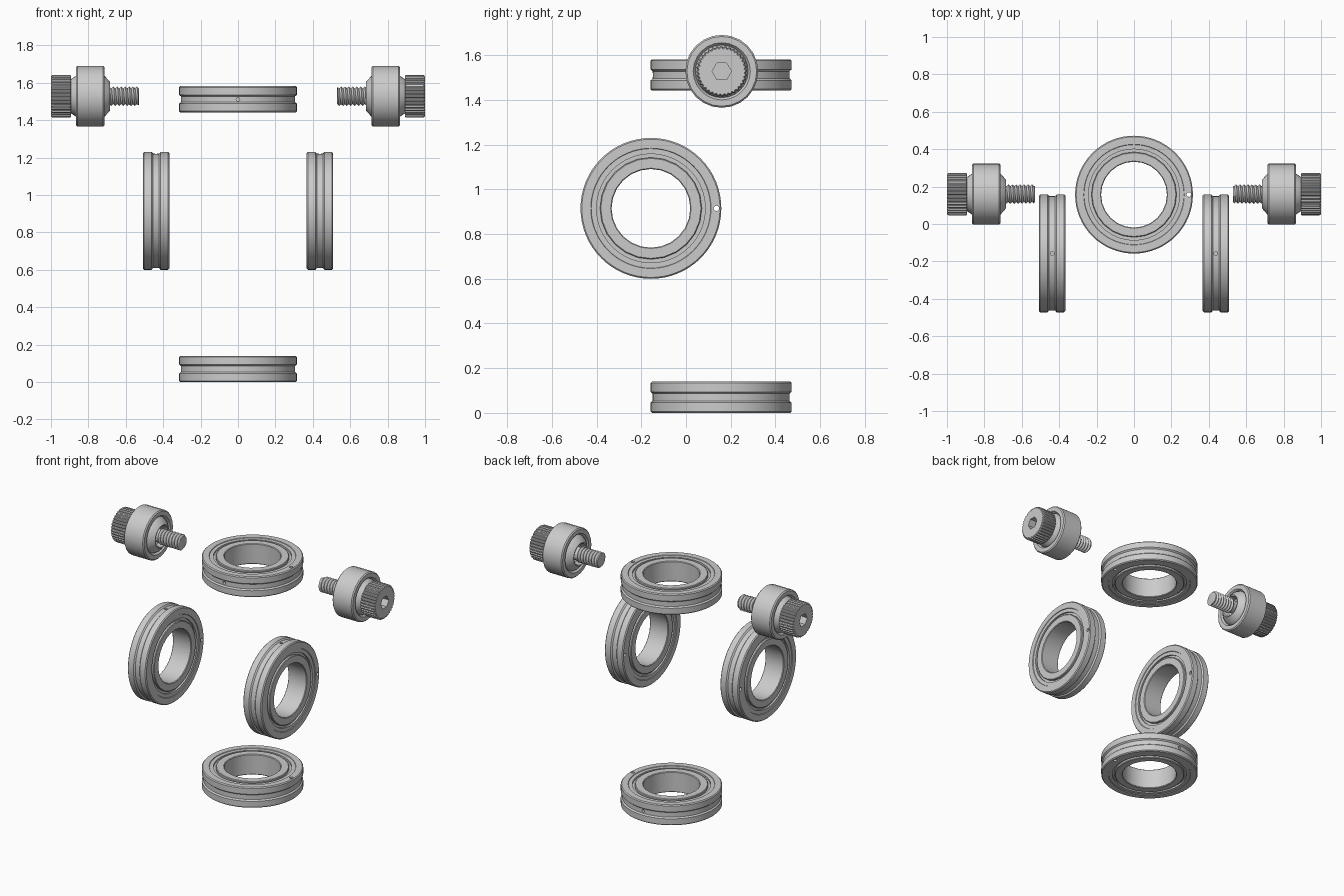
import bpy, bmesh
from math import pi, sin, cos
from mathutils import Matrix, Vector

if "Cube" in bpy.data.objects:
    bpy.data.objects.remove(bpy.data.objects["Cube"])


def finish(name, bm, matrix=Matrix()):
    bmesh.ops.remove_doubles(bm, verts=bm.verts, dist=1e-5)
    bmesh.ops.recalc_face_normals(bm, faces=bm.faces)
    me = bpy.data.meshes.new(name)
    bm.to_mesh(me)
    bm.free()
    me.shade_smooth()
    me.set_sharp_from_angle(angle=0.55)
    ob = bpy.data.objects.new(name, me)
    bpy.context.collection.objects.link(ob)
    ob.matrix_world = matrix
    return ob


def lathe(name, profile, n, matrix=Matrix(), closed=True, knurl=0):
    """Revolve (radius, z) points about z; knurl alternates the radius of wide rings."""
    bm = bmesh.new()
    rows = []
    for r, z in profile:
        row = []
        for i in range(n):
            rr = r - (knurl if r > 0.1 and i % 4 > 1 else 0)
            a = 2 * pi * i / n
            row.append(bm.verts.new((rr * cos(a), rr * sin(a), z)))
        rows.append(row)
    pairs = list(zip(rows, rows[1:]))
    if closed:
        pairs.append((rows[-1], rows[0]))
    else:
        bm.faces.new(rows[0])
        bm.faces.new(rows[-1])
    for p, q in pairs:
        for i in range(n):
            j = (i + 1) % n
            bm.faces.new((p[i], p[j], q[j], q[i]))
    return finish(name, bm, matrix)


def cut(ob, radius, depth, local, sides):
    """Subtract a small prism placed in the object's local space."""
    bm = bmesh.new()
    bmesh.ops.create_cone(bm, cap_ends=True, segments=sides, radius1=radius,
                          radius2=radius, depth=depth)
    cutter = finish("cutter", bm, ob.matrix_world @ local)
    cutter.hide_render = True
    mod = ob.modifiers.new("hole", 'BOOLEAN')
    mod.object, mod.solver = cutter, 'EXACT'
    bpy.context.view_layer.update()
    ev = ob.evaluated_get(bpy.context.evaluated_depsgraph_get())
    ob.data = bpy.data.meshes.new_from_object(ev)
    ob.modifiers.clear()
    bpy.data.objects.remove(cutter)
    ob.data.shade_smooth()
    ob.data.set_sharp_from_angle(angle=0.55)


def mirrored(half):
    """Close a profile by reflecting its upper half in z."""
    return half + [(r, -z) for r, z in reversed(half)]


def bearing(name, m):
    H = 0.07
    # outer ring with running groove and stepped faces
    outer = lathe(name + "_outer_ring", mirrored(
        [(0.243, H - 0.004), (0.267, H - 0.004), (0.269, H), (0.309, H), (0.315, H - 0.006),
         (0.315, 0.024), (0.306, 0.016)]), 64, m)
    cut(outer, 0.012, 0.3, Matrix.Translation((0.293, 0, 0)), 12)
    cut(outer, 0.010, 0.04, Matrix.Translation((0, -0.295, 0)) @ Matrix.Rotation(pi / 2, 4, 'X'), 12)
    # recessed seal and inner ring
    lathe(name + "_seal", mirrored([(0.222, H - 0.016), (0.245, H - 0.016)]), 48, m)
    lathe(name + "_inner_ring", mirrored([(0.176, H - 0.004), (0.18, H), (0.224, H), (0.228, H - 0.004)]), 24, m)


def thread(name, r0, r1, z0, z1, pitch, m, n=24):
    """Helical ridge alternating between root and crest radius."""
    bm = bmesh.new()
    count = int((z1 - z0) / pitch) * 2 + 4
    cols = []
    for i in range(n + 1):
        a = 2 * pi * i / n
        col = []
        for k in range(-3, count):
            z = z0 + pitch * (k / 2 + i / n)
            r = r1 if k % 2 and z0 < z < z1 else r0
            col.append(bm.verts.new((r * cos(a), r * sin(a), min(max(z, z0), z1))))
        cols.append(col)
    for p, q in zip(cols, cols[1:]):
        for k in range(len(p) - 1):
            bm.faces.new((p[k], q[k], q[k + 1], p[k + 1]))
    # end caps
    bm.faces.new([c[0] for c in cols[:-1]])
    bm.faces.new([c[-1] for c in cols[:-1]])
    finish(name, bm, m)


def roller(name, m):
    # tyre
    lathe(name + "_tyre", [(0.118, 0.728), (0.128, 0.714), (0.156, 0.714), (0.163, 0.721), (0.163, 0.859),
                           (0.156, 0.866), (0.128, 0.866), (0.118, 0.852)], 24, m)
    # dished collar through the tyre
    lathe(name + "_collar", [(0.04, 0.74), (0.062, 0.725), (0.07, 0.687), (0.077, 0.685), (0.108, 0.712),
                             (0.12, 0.735), (0.12, 0.845), (0.108, 0.868), (0.09, 0.895), (0.04, 0.895)], 32, m)
    # knurled cap head with hex socket
    head = lathe(name + "_head", [(0.09, 0.892), (0.109, 0.892), (0.114, 0.897), (0.114, 0.992),
                                  (0.107, 1.0), (0.097, 1.0)], 144, m, closed=False, knurl=0.006)
    cut(head, 0.043, 0.1, Matrix.Translation((0, 0, 1.0)), 6)
    # threaded stud
    lathe(name + "_shank", [(0.043, 0.68), (0.043, 0.9)], 24, m, closed=False)
    thread(name + "_thread", 0.042, 0.052, 0.53, 0.69, 0.021, m)


# horizontal bearings: the lower one is turned over
bearing("top_bearing", Matrix.Translation((0, 0.157, 1.512)))
bearing("bottom_bearing", Matrix.Translation((0, 0.157, 0.07)) @ Matrix.Rotation(pi, 4, 'X'))

# upright bearings: oil hole up, face hole to the back
upright = Matrix(((0, 0, -1), (1, 0, 0), (0, -1, 0))).to_4x4()
for side, s in (("left", -1), ("right", 1)):
    bearing(side + "_bearing", Matrix.Translation((s * 0.4375, -0.157, 0.915)) @ upright)
    roller(side + "_roller", Matrix.Translation((0, 0.16, 1.528)) @ Matrix.Rotation(s * pi / 2, 4, 'Y'))
